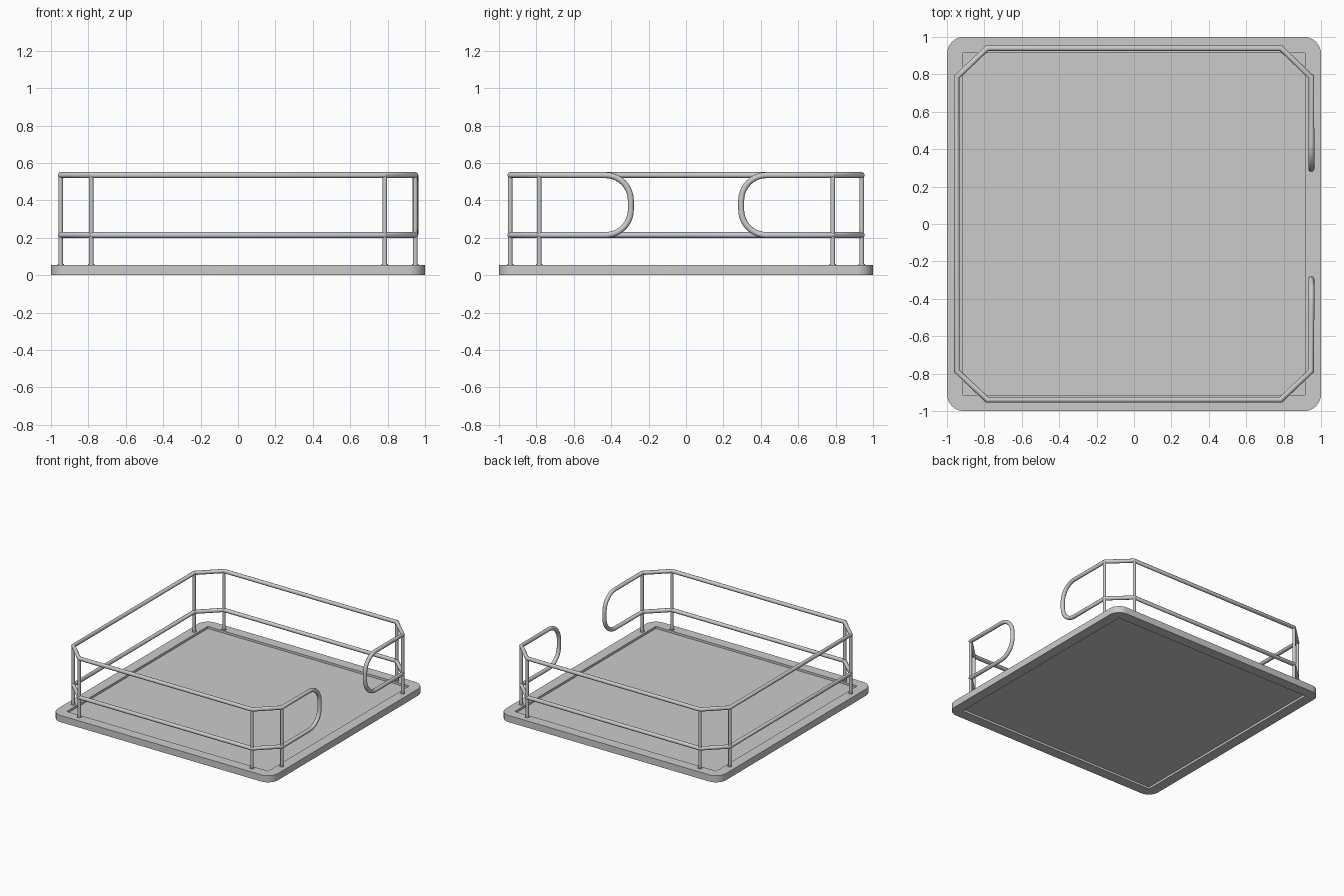
import bpy, bmesh, math
from mathutils import Vector

cube = bpy.data.objects.get("Cube")
if cube:
    bpy.data.objects.remove(cube)

DECK = 0.055           # deck thickness
LOW, HIGH = 0.215, 0.535   # rail heights
X, Y, C = 0.948, 0.94, 0.785   # rail outline and where its corners are cut

grey = bpy.data.materials.new("light grey")
grey.use_nodes = True
colour = (0.6, 0.6, 0.6, 1)
grey.diffuse_color = colour
grey.node_tree.nodes["Principled BSDF"].inputs["Base Color"].default_value = colour


def finish(ob, angle=40):
    """Assign the material and smooth all but the sharp edges."""
    ob.data.materials.clear()
    ob.data.materials.append(grey)
    bpy.ops.object.select_all(action='DESELECT')
    ob.select_set(True)
    bpy.context.view_layer.objects.active = ob
    bpy.ops.object.shade_smooth_by_angle(angle=math.radians(angle))


# Deck: slab with a recessed panel above and below, and rounded corners
bm = bmesh.new()
bmesh.ops.create_cube(bm, size=1)
for v in bm.verts:
    v.co = Vector((v.co.x * 2, v.co.y * 2, (v.co.z + 0.5) * DECK))
uprights = [e for e in bm.edges if abs(e.verts[0].co.z - e.verts[1].co.z) > 0.01]
bm.normal_update()
for face in [f for f in bm.faces if abs(f.normal.z) > 0.9]:
    side = face.normal.z
    bmesh.ops.inset_region(bm, faces=[face], thickness=0.12)
    # Step the panel straight down into the slab
    wall = bmesh.ops.extrude_face_region(bm, geom=[face])
    bmesh.ops.delete(bm, geom=[face], context='FACES')
    for v in [g for g in wall["geom"] if isinstance(g, bmesh.types.BMVert)]:
        v.co.z -= side * 0.018
bmesh.ops.bevel(bm, geom=uprights, offset=0.09, segments=8, profile=0.5,
                affect='EDGES')
bmesh.ops.recalc_face_normals(bm, faces=bm.faces)
mesh = bpy.data.meshes.new("deck")
bm.to_mesh(mesh)
bm.free()
deck = bpy.data.objects.new("deck", mesh)
bpy.context.collection.objects.link(deck)
finish(deck)

# Guard rail: one continuous tube, open at the gate on the left side
GATE, R = 0.295, 0.135
corners = [(X, C), (C, Y), (-C, Y), (-X, C), (-X, -C), (-C, -Y), (C, -Y), (X, -C)]


def gate_end(side):
    """Rounded end joining the top rail to the lower rail."""
    pts = []
    for z, start in ((HIGH - R, 90), (LOW + R, 0)):
        for i in range(11):
            a = math.radians(start - 9 * i)
            pts.append((X, side * (GATE + R - R * math.cos(a)), z + R * math.sin(a)))
    return pts


path = [(x, y, HIGH) for x, y in corners] + gate_end(-1)
path += [(x, y, LOW) for x, y in reversed(corners)] + gate_end(1)[::-1]
curve = bpy.data.curves.new("guard_rail", 'CURVE')
curve.dimensions = '3D'
curve.bevel_depth = 0.016
curve.bevel_resolution = 4
spline = curve.splines.new('POLY')
spline.points.add(len(path) - 1)
for p, co in zip(spline.points, path):
    p.co = (*co, 1)
spline.use_cyclic_u = True
rail = bpy.data.objects.new("guard_rail", curve)
bpy.context.collection.objects.link(rail)
bpy.ops.object.select_all(action='DESELECT')
rail.select_set(True)
bpy.context.view_layer.objects.active = rail
bpy.ops.object.convert(target='MESH')
finish(bpy.context.object, 35)


def cylinder(name, x, y, radius, z0, z1):
    bpy.ops.mesh.primitive_cylinder_add(vertices=16, radius=radius, depth=z1 - z0,
                                        location=(x, y, (z0 + z1) / 2))
    ob = bpy.context.object
    ob.name = name
    finish(ob)


# Posts at every cut corner, each with a small foot on the deck
for i, (x, y) in enumerate(corners, 1):
    cylinder(f"post_{i}", x, y, 0.012, DECK - 0.005, HIGH)
    cylinder(f"post_foot_{i}", x, y, 0.018, DECK - 0.005, DECK + 0.005)
